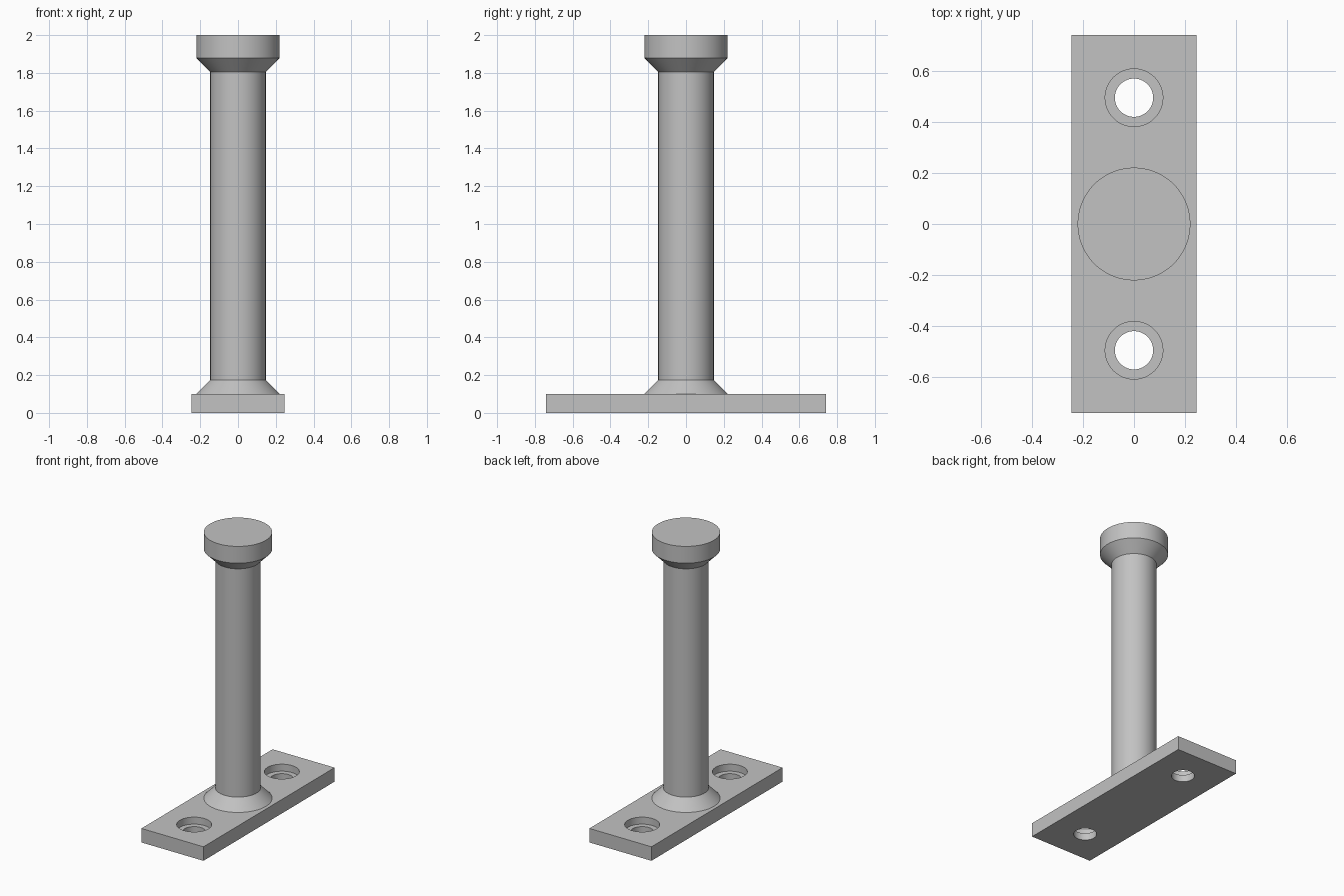
import bpy
import bmesh
import math

SEGMENTS = 96

cube = bpy.data.objects.get("Cube")
if cube:
    bpy.data.objects.remove(cube, do_unlink=True)

# Single plain metal colour
metal = bpy.data.materials.new("grey metal")
metal.use_nodes = True
GREY = (0.54, 0.54, 0.54, 1.0)
metal.diffuse_color = GREY
metal.node_tree.nodes["Principled BSDF"].inputs["Base Color"].default_value = GREY


def add_object(name, bm):
    bmesh.ops.recalc_face_normals(bm, faces=bm.faces)
    mesh = bpy.data.meshes.new(name)
    bm.to_mesh(mesh)
    bm.free()
    mesh.materials.append(metal)
    obj = bpy.data.objects.new(name, mesh)
    bpy.context.collection.objects.link(obj)
    return obj


def lathe(name, profile, y=0.0):
    """Closed round solid from (radius, height) pairs."""
    bm = bmesh.new()
    rings = []
    for r, z in profile:
        angles = [math.tau * i / SEGMENTS for i in range(SEGMENTS)]
        rings.append([bm.verts.new((r * math.cos(a), y + r * math.sin(a), z)) for a in angles])
    for low, high in zip(rings, rings[1:]):
        for i in range(SEGMENTS):
            j = (i + 1) % SEGMENTS
            bm.faces.new((low[i], low[j], high[j], high[i]))
    bm.faces.new(rings[0][::-1])
    bm.faces.new(rings[-1])
    return add_object(name, bm)


def smooth(obj):
    bpy.ops.object.select_all(action="DESELECT")
    obj.select_set(True)
    bpy.context.view_layer.objects.active = obj
    bpy.ops.object.shade_smooth_by_angle(angle=math.radians(30))


# Base plate
bm = bmesh.new()
bmesh.ops.create_cube(bm, size=1.0)
bmesh.ops.scale(bm, vec=(0.49, 1.48, 0.1), verts=bm.verts)
bmesh.ops.translate(bm, vec=(0, 0, 0.05), verts=bm.verts)
plate = add_object("base_plate", bm)

# Counterbored screw holes, one at each end
for side in (-1, 1):
    cutter = lathe("screw_hole_cutter",
                   [(0.075, -0.1), (0.075, 0.05), (0.113, 0.05), (0.113, 0.2)],
                   y=side * 0.495)
    cut = plate.modifiers.new("screw_hole", "BOOLEAN")
    cut.operation = "DIFFERENCE"
    cut.solver = "EXACT"
    cut.object = cutter
    bpy.context.view_layer.objects.active = plate
    bpy.ops.object.modifier_apply(modifier=cut.name)
    bpy.data.objects.remove(cutter, do_unlink=True)
smooth(plate)

# Post with flared foot and wide flat cap
post = lathe("post", [(0.221, 0.1), (0.147, 0.175), (0.147, 1.805),
                      (0.221, 1.88), (0.221, 2.0)])
smooth(post)
